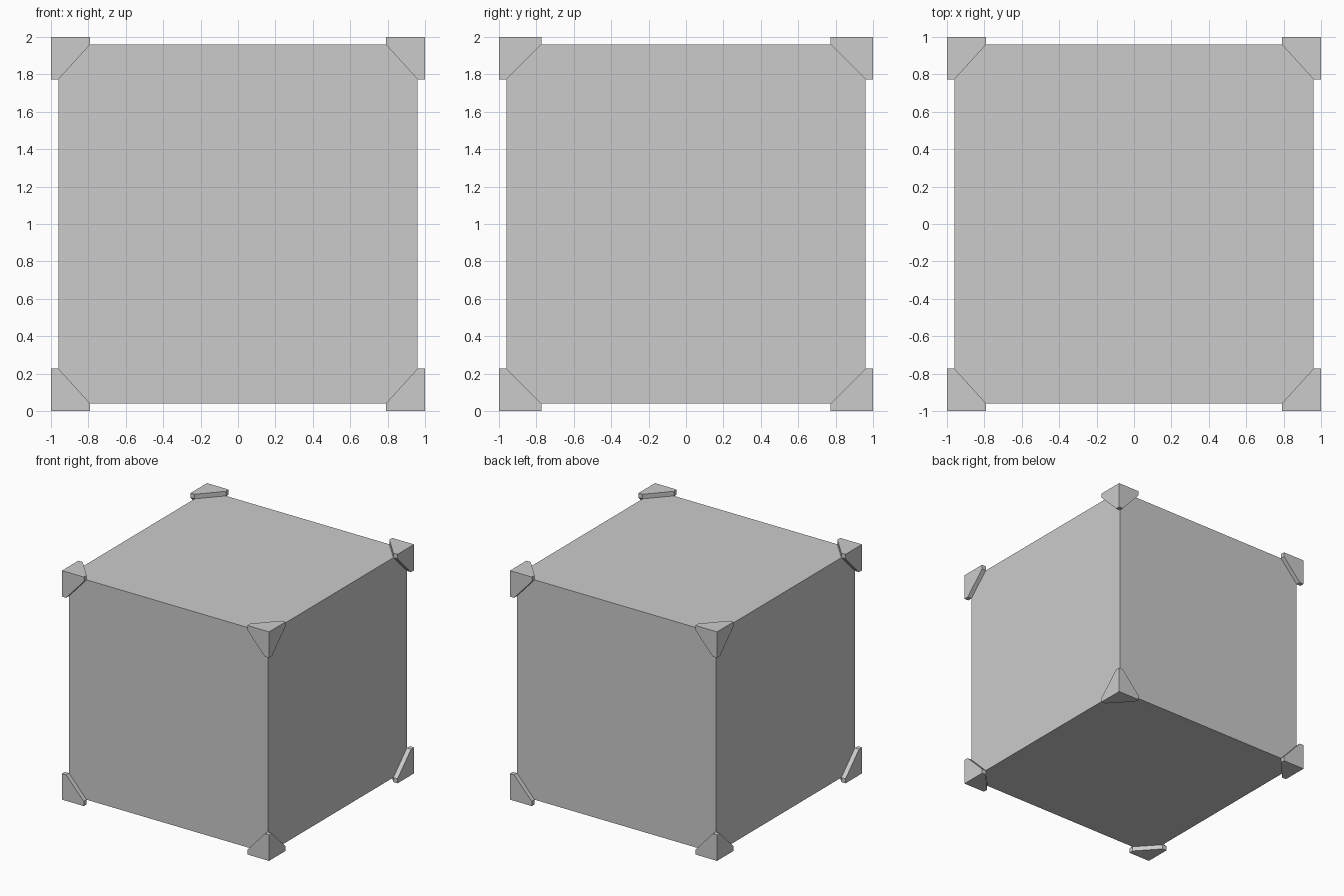
import bpy, bmesh
from mathutils import Vector

if "Cube" in bpy.data.objects:
    bpy.data.objects.remove(bpy.data.objects["Cube"])

T = 0.04                      # plate thickness
LEGS = (0.21, 0.227, 0.227)   # corner guard reach along x, y, z


def finish(name, bm):
    bmesh.ops.remove_doubles(bm, verts=bm.verts, dist=1e-5)
    bmesh.ops.recalc_face_normals(bm, faces=bm.faces)
    mesh = bpy.data.meshes.new(name)
    bm.to_mesh(mesh)
    bm.free()
    obj = bpy.data.objects.new(name, mesh)
    obj.location = (0, 0, 1)
    bpy.context.collection.objects.link(obj)
    return obj


# Crate body
bm = bmesh.new()
bmesh.ops.create_cube(bm, size=2 - 2 * T)
finish("box_body", bm)

# Corner guard: three clipped plates meeting at the outer corner
bm = bmesh.new()


def add_face(*points):
    bm.faces.new([bm.verts.new(Vector((1, 1, 1)) - p) for p in points])


axes = [Vector(v) for v in ((1, 0, 0), (0, 1, 0), (0, 0, 1))]
zero = Vector((0, 0, 0))
for k in range(3):
    i, j = (k + 1) % 3, (k + 2) % 3
    ai, aj = axes[i] * LEGS[i], axes[j] * LEGS[j]
    ti, tj, tk = axes[i] * T, axes[j] * T, axes[k] * T
    add_face(zero, ai, ai + tj, ti + aj, aj)                    # outer plate
    add_face(ai + tj, ai + tj + tk, ti + aj + tk, ti + aj)      # slanted rim
    add_face(ai + tj + tk, ti + tj + tk, ti + aj + tk)          # inner side
    add_face(ai, ai + tj, ai + tj + tk, ai + tk)                # leg end

guards = finish("corner_guards", bm)

# Repeat on all eight corners
mirror = guards.modifiers.new("mirror", 'MIRROR')
mirror.use_axis = (True, True, True)
mirror.use_mirror_merge = False
